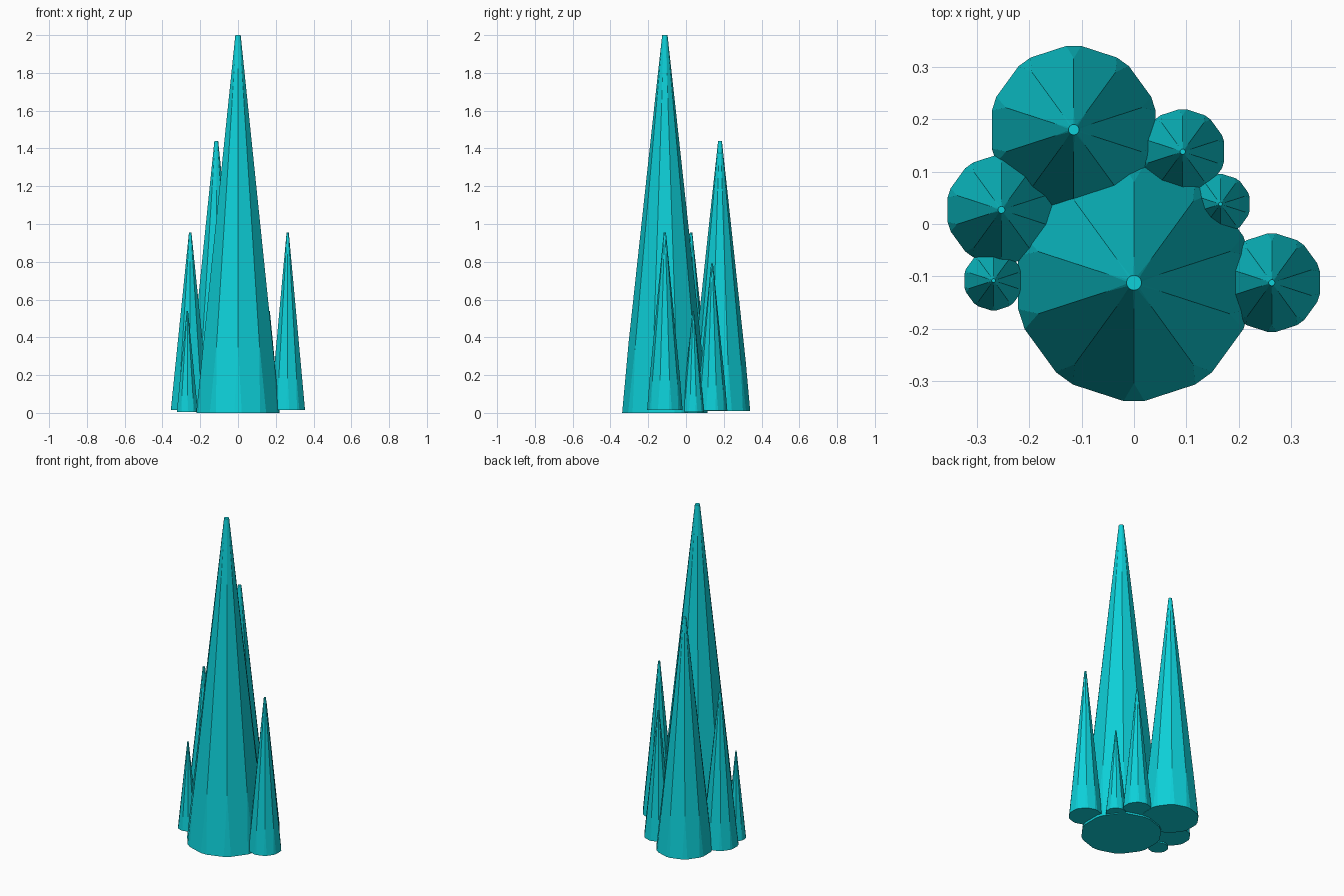
import bpy, bmesh, math
from mathutils import Vector

cube = bpy.data.objects.get("Cube")
if cube:
    bpy.data.objects.remove(cube, do_unlink=True)

# Single turquoise material
teal = bpy.data.materials.new("turquoise")
teal.use_nodes = True
COLOUR = (0.004, 0.63, 0.69, 1)
teal.diffuse_color = COLOUR
teal.node_tree.nodes["Principled BSDF"].inputs["Base Color"].default_value = COLOUR

SIDES = 10


def section(radius, z, cut):
    """Decagon ring whose corners are cut back by a fraction of each edge."""
    corners = [Vector((radius * math.sin(a), -radius * math.cos(a), z))
               for a in (math.tau * i / SIDES for i in range(SIDES))]
    ring = []
    for i, corner in enumerate(corners):
        ring.append(corner.lerp(corners[i - 1], cut))
        ring.append(corner.lerp(corners[(i + 1) % SIDES], cut))
    return ring


def spire(name, x, y, radius, bottom, top):
    """Tapered ten-sided spire, ridges chamfered at foot and tip."""
    base_r, tip_r = radius * 1.028, radius * 0.066
    bm = bmesh.new()
    rings = []
    # height fraction and corner cut
    for f, cut in ((0, 0.146), (0.185, 0), (0.8, 0), (1, 0.27)):
        r = base_r + (tip_r - base_r) * f
        z = bottom + (top - bottom) * f
        rings.append([bm.verts.new(p) for p in section(r, z, cut)])
    for low, high in zip(rings, rings[1:]):
        for i in range(len(low)):
            j = (i + 1) % len(low)
            bm.faces.new((low[i], low[j], high[j], high[i]))
    bm.faces.new(rings[0][::-1])
    bm.faces.new(rings[-1])
    # Merge the uncut corners into single sharp ridges
    bmesh.ops.remove_doubles(bm, verts=bm.verts[:], dist=0.00002)
    bmesh.ops.recalc_face_normals(bm, faces=bm.faces[:])
    mesh = bpy.data.meshes.new(name)
    bm.to_mesh(mesh)
    bm.free()
    mesh.materials.append(teal)
    obj = bpy.data.objects.new(name, mesh)
    obj.location = (x, y, 0)
    bpy.context.collection.objects.link(obj)


# Cluster of spires: name, x, y, foot radius, bottom, top
spire("main_spire", 0, -0.112, 0.226, 0, 2.0)
spire("tall_back_spire", -0.115, 0.18, 0.16, 0.01, 1.44)
spire("left_spire", 0.263, -0.112, 0.094, 0.015, 0.955)
spire("right_spire", -0.253, 0.027, 0.105, 0.015, 0.955)
spire("back_left_spire", 0.093, 0.138, 0.081, 0.012, 0.79)
spire("small_left_spire", 0.165, 0.038, 0.057, 0.006, 0.54)
spire("small_right_spire", -0.268, -0.108, 0.057, 0.006, 0.54)
